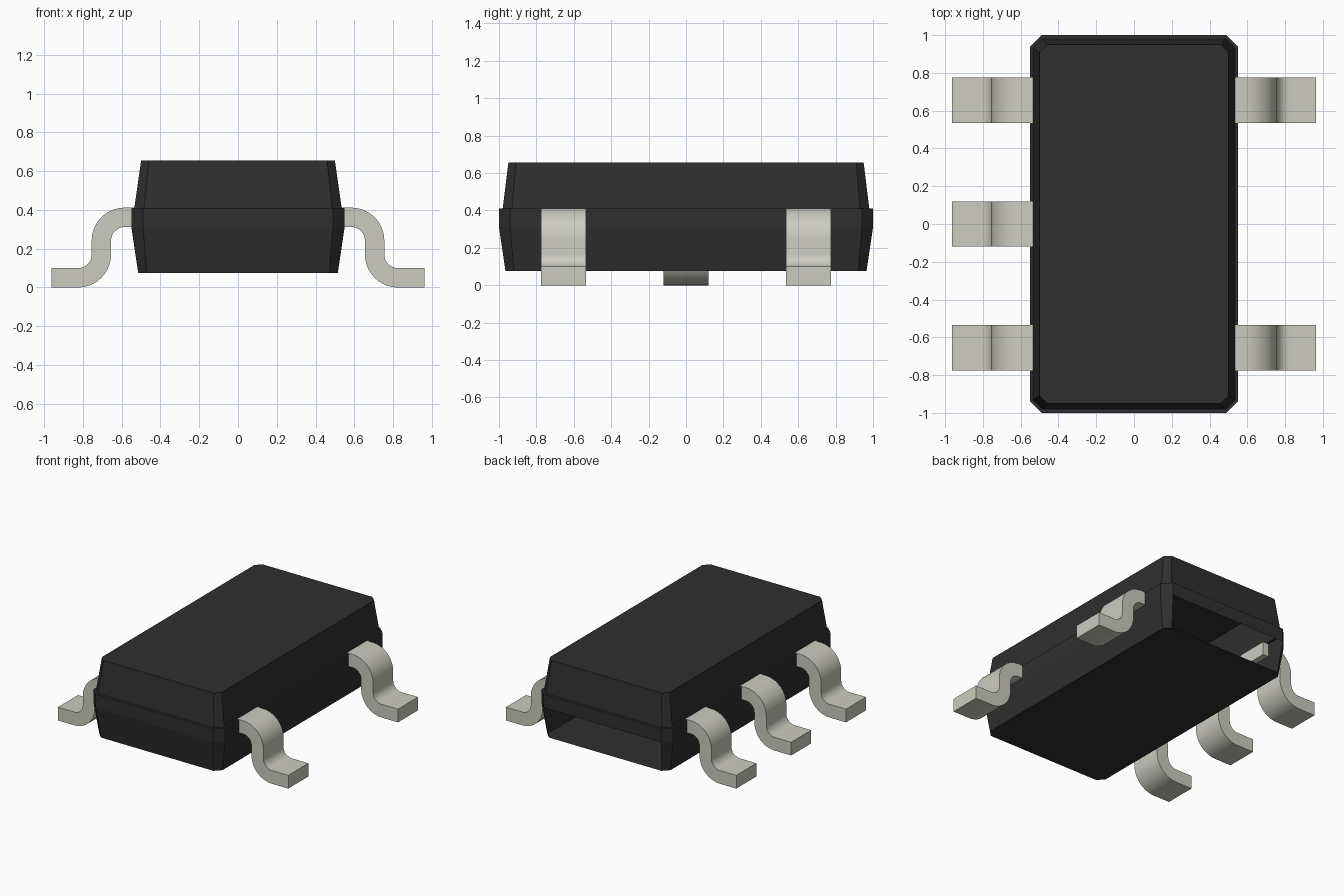
import bpy
import bmesh
from math import sin, cos, pi

cube = bpy.data.objects.get("Cube")
if cube:
    bpy.data.objects.remove(cube, do_unlink=True)


def make_material(name, rgb):
    mat = bpy.data.materials.new(name)
    mat.use_nodes = True
    mat.diffuse_color = (*rgb, 1)
    shader = mat.node_tree.nodes["Principled BSDF"]
    shader.inputs["Base Color"].default_value = (*rgb, 1)
    shader.inputs["Roughness"].default_value = 0.6
    return mat


def make_object(name, bm, mat):
    mesh = bpy.data.meshes.new(name)
    bm.to_mesh(mesh)
    bm.free()
    mesh.materials.append(mat)
    obj = bpy.data.objects.new(name, mesh)
    bpy.context.collection.objects.link(obj)
    return obj


black = make_material("black plastic", (0.028, 0.028, 0.028))
metal = make_material("pale grey metal", (0.60, 0.60, 0.53))


# Housing: chamfered rectangles lofted from the base to the top
def chamfered_ring(bm, hx, hy, z, c):
    corners = [(hx, -hy + c), (hx, hy - c), (hx - c, hy), (-hx + c, hy),
               (-hx, hy - c), (-hx, -hy + c), (-hx + c, -hy), (hx - c, -hy)]
    return [bm.verts.new((x, y, z)) for x, y in corners]


bm = bmesh.new()
levels = [(0.515, 0.965, 0.075, 0.045), (0.55, 1.0, 0.31, 0.06),
          (0.55, 1.0, 0.41, 0.06), (0.535, 0.98, 0.41, 0.05),
          (0.50, 0.95, 0.655, 0.04)]
rings = [chamfered_ring(bm, *level) for level in levels]
BACK_SIDE = 2
for level, (low, high) in enumerate(zip(rings, rings[1:])):
    for i in range(8):
        # The lower back wall is open, leaving the hollow inside visible
        if level == 0 and i == BACK_SIDE:
            continue
        j = (i + 1) % 8
        bm.faces.new((low[i], low[j], high[j], high[i]))
bm.faces.new(rings[-1])
bm.faces.new(rings[0][::-1])
make_object("housing", bm, black)


# Leads: S-shaped strip profile extruded along y
def arc(cx, cz, r, start, end, steps=10):
    angles = [start + (end - start) * k / steps for k in range(steps + 1)]
    return [(cx + r * cos(a), cz + r * sin(a)) for a in angles]


INNER, OUTER, WIDTH = 0.07, 0.17, 0.24
TOP = 0.412
shoulder = (0.585, TOP - OUTER)
ankle = (0.825, OUTER)
profile = [(0.505, TOP)]
profile += arc(*shoulder, OUTER, pi / 2, 0)
profile += arc(*ankle, INNER, pi, 1.5 * pi)
profile += [(0.963, OUTER - INNER), (0.963, 0)]
profile += arc(*ankle, OUTER, 1.5 * pi, pi)
profile += arc(*shoulder, INNER, 0, pi / 2)
profile += [(0.505, TOP - OUTER + INNER)]


def add_lead(name, y, turn):
    bm = bmesh.new()
    strip = bm.faces.new([bm.verts.new((x, -WIDTH / 2, z)) for x, z in profile])
    grown = bmesh.ops.extrude_face_region(bm, geom=[strip])["geom"]
    verts = [g for g in grown if isinstance(g, bmesh.types.BMVert)]
    bmesh.ops.translate(bm, verts=verts, vec=(0, WIDTH, 0))
    bmesh.ops.recalc_face_normals(bm, faces=bm.faces)
    obj = make_object(name, bm, metal)
    obj.location.y = y
    obj.rotation_euler.z = turn
    bpy.ops.object.select_all(action="DESELECT")
    obj.select_set(True)
    bpy.context.view_layer.objects.active = obj
    bpy.ops.object.shade_smooth_by_angle(angle=pi / 6)


PITCH = 0.655
for label, y in (("front", -PITCH), ("middle", 0), ("back", PITCH)):
    add_lead(f"{label}_right_lead", y, pi)
    if y:
        add_lead(f"{label}_left_lead", y, 0)
